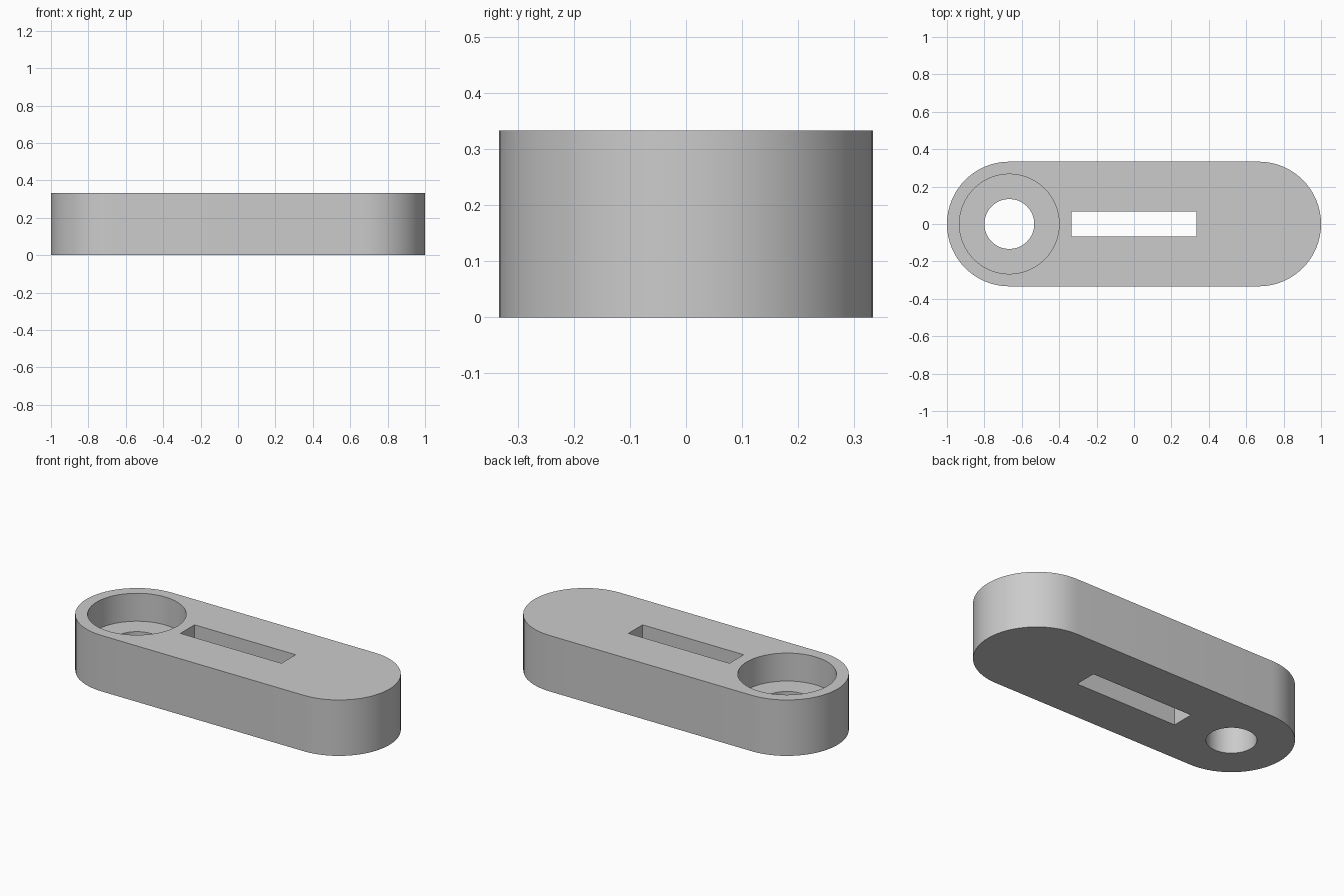
import bpy
import bmesh
from math import cos, sin, pi, radians

if "Cube" in bpy.data.objects:
    bpy.data.objects.remove(bpy.data.objects["Cube"], do_unlink=True)

THIRD = 1 / 3
R = THIRD            # end radius and thickness of the bar
END = 2 * THIRD      # centre of each rounded end
SEGS = 64

grey = bpy.data.materials.new("plain grey")
grey.use_nodes = True
colour = (0.6, 0.6, 0.6, 1)
grey.diffuse_color = colour
grey.node_tree.nodes["Principled BSDF"].inputs["Base Color"].default_value = colour


def arc(cx, radius, start, sweep, steps):
    """Points on an arc, both ends included."""
    return [(cx + radius * cos(start + sweep * i / steps),
             radius * sin(start + sweep * i / steps)) for i in range(steps + 1)]


def prism(name, outline, z0, z1):
    """Extrude a flat outline from z0 up to z1."""
    bm = bmesh.new()
    face = bm.faces.new([bm.verts.new((x, y, z0)) for x, y in outline])
    top = bmesh.ops.extrude_face_region(bm, geom=[face])["geom"]
    verts = [v for v in top if isinstance(v, bmesh.types.BMVert)]
    bmesh.ops.translate(bm, verts=verts, vec=(0, 0, z1 - z0))
    bmesh.ops.recalc_face_normals(bm, faces=bm.faces)
    mesh = bpy.data.meshes.new(name)
    bm.to_mesh(mesh)
    bm.free()
    mesh.materials.append(grey)
    obj = bpy.data.objects.new(name, mesh)
    bpy.context.collection.objects.link(obj)
    return obj


def cut(target, cutter):
    """Subtract the cutter from the target, then remove it."""
    mod = target.modifiers.new(cutter.name, "BOOLEAN")
    mod.operation = "DIFFERENCE"
    mod.solver = "EXACT"
    mod.object = cutter
    cutter.hide_render = True
    bpy.context.view_layer.objects.active = target
    bpy.ops.object.modifier_apply(modifier=mod.name)
    bpy.data.objects.remove(cutter, do_unlink=True)


# Bar with two rounded ends
bar = prism("link_bar", arc(END, R, -pi / 2, pi, SEGS // 2)
            + arc(-END, R, pi / 2, pi, SEGS // 2), 0, R)

# Wide counterbore in the upper half, narrow hole right through
for name, radius, floor in (("counterbore", 0.8 * R, R / 2), ("bolt_hole", 0.4 * R, -0.1)):
    ring = arc(-END, radius, 0, 2 * pi, SEGS)[:-1]
    cut(bar, prism(name, ring, floor, R + 0.1))

# Rectangular slot through the middle
sx, sy = THIRD, 0.2 * R
cut(bar, prism("slot", [(-sx, -sy), (sx, -sy), (sx, sy), (-sx, sy)], -0.1, R + 0.1))

# Smooth walls, crisp edges
bpy.ops.object.select_all(action="DESELECT")
bar.select_set(True)
bpy.context.view_layer.objects.active = bar
bpy.ops.object.shade_smooth_by_angle(angle=radians(30))
